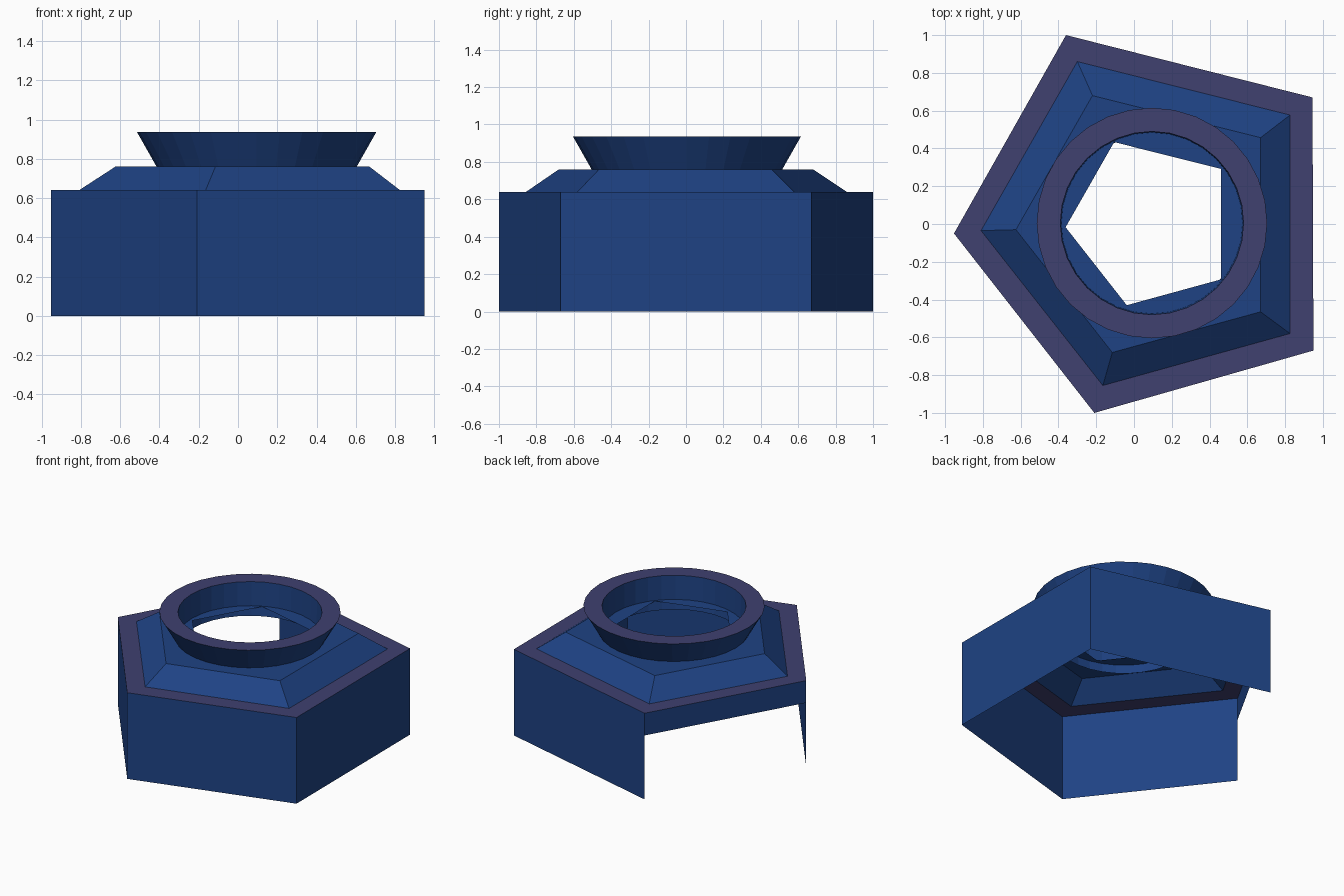
import bpy, bmesh, math

if "Cube" in bpy.data.objects:
    bpy.data.objects.remove(bpy.data.objects["Cube"])


def material(name, color):
    m = bpy.data.materials.new(name)
    m.diffuse_color = (*color, 1)
    m.use_nodes = True
    m.node_tree.nodes["Principled BSDF"].inputs["Base Color"].default_value = m.diffuse_color
    return m


BLUE = material("blue", (0.013, 0.055, 0.23))
PURPLE = material("purple", (0.05, 0.052, 0.16))


def loft(name, rings, purple_bands=(), closed=False):
    """Join successive counter-clockwise loops of points with quads."""
    bm = bmesh.new()
    loops = [[bm.verts.new(p) for p in ring] for ring in rings]
    pairs = list(zip(loops, loops[1:]))
    if closed:
        pairs.append((loops[-1], loops[0]))
    for band, (lo, hi) in enumerate(pairs):
        n = len(lo)
        for i in range(n):
            j = (i + 1) % n
            f = bm.faces.new((lo[i], lo[j], hi[j], hi[i]))
            f.material_index = 1 if band in purple_bands else 0
    me = bpy.data.meshes.new(name)
    bm.to_mesh(me)
    bm.free()
    me.materials.append(BLUE)
    me.materials.append(PURPLE)
    ob = bpy.data.objects.new(name, me)
    bpy.context.collection.objects.link(ob)
    return ob


def at(points, z):
    return [(x, y, z) for x, y in points]


CX, CY = 0.095, 0.005
WALL_TOP, PLATE_Z, DOOR_TOP = 0.64, 0.76, 0.475

# Five-sided outlines: left, front, front right, back right, back left corners
outer = [(-0.953, -0.05), (-0.21, -1.0), (0.95, -0.67), (0.945, 0.67), (-0.36, 1.0)]
ledge = [(-0.81, -0.035), (-0.165, -0.855), (0.826, -0.58), (0.826, 0.577), (-0.30, 0.86)]
plate = [(-0.625, -0.03), (-0.115, -0.68), (0.67, -0.465), (0.67, 0.457), (-0.22, 0.68)]
hole = [(CX + (x - CX) * 0.635, CY + (y - CY) * 0.635) for x, y in plate]

# Roof: purple ledge, sloped band, flat plate with five-sided opening
loft("roof", [at(outer, WALL_TOP), at(ledge, WALL_TOP), at(plate, PLATE_Z), at(hole, PLATE_Z)],
     purple_bands=(0,))

# Thin walls; the back left side is open below a short lintel
bottoms = [0, 0, 0, 0, DOOR_TOP]
bm = bmesh.new()
for i, z in enumerate(bottoms):
    a, b = outer[i], outer[(i + 1) % 5]
    bm.faces.new([bm.verts.new(p) for p in
                  ((*a, z), (*b, z), (*b, WALL_TOP), (*a, WALL_TOP))])
walls_mesh = bpy.data.meshes.new("walls")
bm.to_mesh(walls_mesh)
bm.free()
walls_mesh.materials.append(BLUE)
bpy.context.collection.objects.link(bpy.data.objects.new("walls", walls_mesh))

# Flared collar around the opening, sunk slightly through the plate
SIDES = 32
profile = [(0.47, 0.69), (0.61, 0.937), (0.485, 0.937), (0.48, PLATE_Z)]
loft("collar",
     [[(CX + r * math.cos(2 * math.pi * k / SIDES), CY + r * math.sin(2 * math.pi * k / SIDES), z)
       for k in range(SIDES)] for r, z in profile],
     purple_bands=(1,), closed=True)
